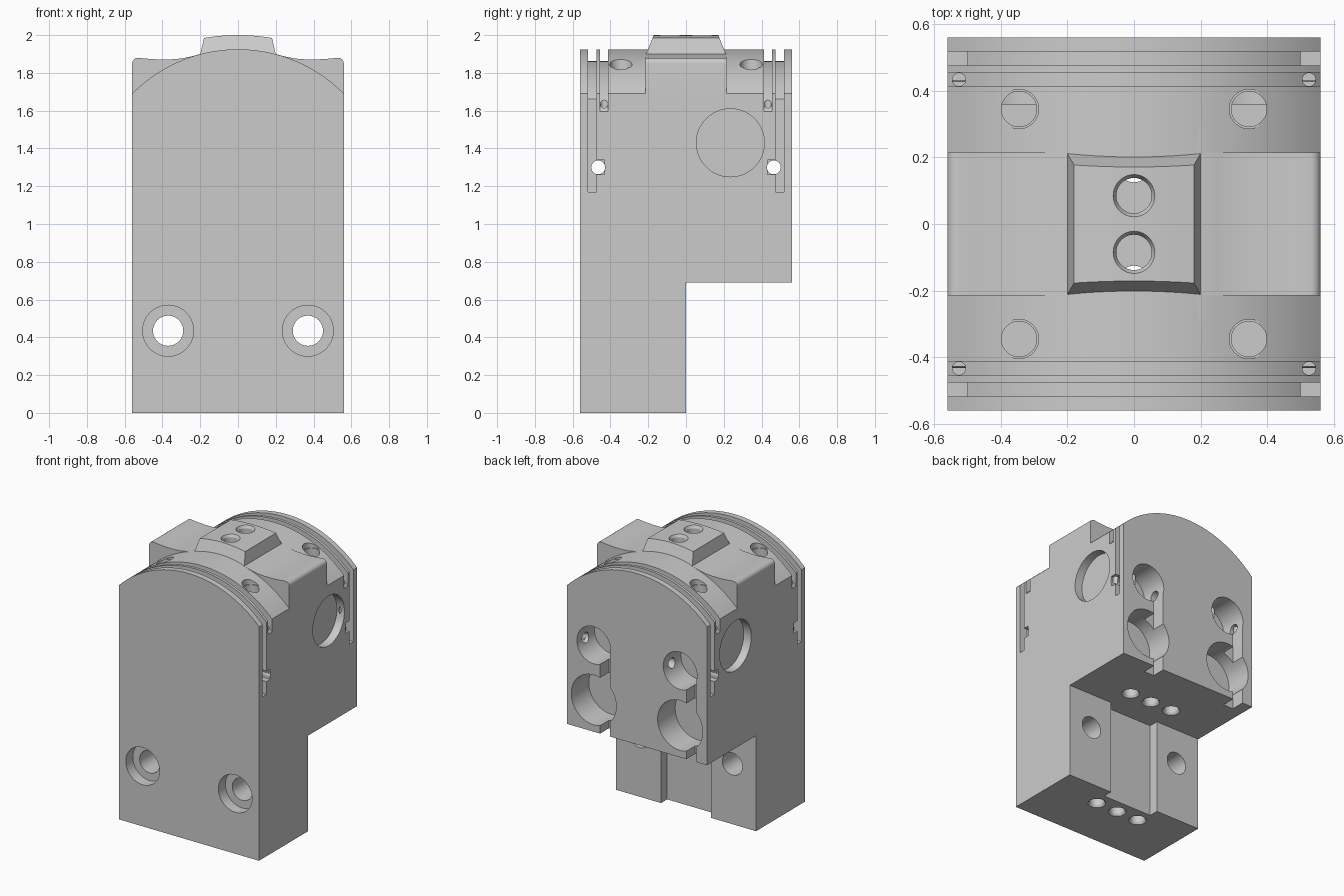
import bpy, bmesh, math
from mathutils import Matrix, Vector

if "Cube" in bpy.data.objects:
    bpy.data.objects.remove(bpy.data.objects["Cube"])

grey = bpy.data.materials.new("machined grey")
grey.diffuse_color = (0.6, 0.6, 0.6, 1)
grey.use_nodes = True
grey.node_tree.nodes["Principled BSDF"].inputs["Base Color"].default_value = grey.diffuse_color


def make(name, bm):
    bmesh.ops.recalc_face_normals(bm, faces=bm.faces[:])
    mesh = bpy.data.meshes.new(name)
    bm.to_mesh(mesh)
    bm.free()
    ob = bpy.data.objects.new(name, mesh)
    bpy.context.collection.objects.link(ob)
    mesh.materials.append(grey)
    return ob


def prism(name, pts, y0, y1):
    """Extrude an x-z profile along y."""
    bm = bmesh.new()
    face = bm.faces.new([bm.verts.new((x, y0, z)) for x, z in pts])
    ext = bmesh.ops.extrude_face_region(bm, geom=[face])
    verts = [v for v in ext["geom"] if isinstance(v, bmesh.types.BMVert)]
    bmesh.ops.translate(bm, verts=verts, vec=(0, y1 - y0, 0))
    return make(name, bm)


def box(x0, x1, y0, y1, z0, z1):
    return prism("box_cutter", [(x0, z0), (x1, z0), (x1, z1), (x0, z1)], y0, y1)


def rod(a, b, r1, r2=None, seg=40):
    """Cylinder or cone from point a to point b."""
    a, b = Vector(a), Vector(b)
    d = b - a
    bm = bmesh.new()
    mat = Matrix.Translation((a + b) / 2) @ d.to_track_quat('Z', 'Y').to_matrix().to_4x4()
    bmesh.ops.create_cone(bm, cap_ends=True, segments=seg, radius1=r1,
                          radius2=r1 if r2 is None else r2, depth=d.length, matrix=mat)
    return make("round_cutter", bm)


def combine(target, tool, op='DIFFERENCE'):
    tool.hide_render = True
    mod = target.modifiers.new("bool", 'BOOLEAN')
    mod.operation, mod.solver, mod.object = op, 'EXACT', tool
    bpy.context.view_layer.objects.active = target
    bpy.ops.object.modifier_apply(modifier=mod.name)
    bpy.data.objects.remove(tool)


def arc(r, half, n=48):
    """Points of the crown arc from +half to -half."""
    a = math.asin(half / r)
    return [(r * math.sin(a - 2 * a * i / n), 1.14 + r * math.cos(a - 2 * a * i / n))
            for i in range(n + 1)]


# domed main body
body = prism("valve_body", [(-.56, 0), (.56, 0)] + arc(.785, .56), -.56, .56)

# raised shoulder block across the middle
corner = [(.53 + .03 * math.cos(t * math.pi / 12), 1.85 + .03 * math.sin(t * math.pi / 12))
          for t in range(7)]
half = [(.56, 1.5)] + corner + [(.48, 1.875), (.42, 1.871), (.36, 1.871), (.30, 1.876),
                                (.25, 1.886), (.2, 1.9)]
combine(body, prism("shoulder", half + [(-x, z) for x, z in reversed(half)], -.215, .215), 'UNION')

# tapered pad on top
top = [(.18 - .03 * i, 2.0 - .015 * ((.18 - .03 * i) / .18) ** 2) for i in range(13)]
pad = prism("pad", [(-.202, 1.89), (.202, 1.89)] + top, -1, 1)
for v in pad.data.vertices:
    v.co.y *= .215 - (v.co.z - 1.89) * .4
combine(body, pad, 'UNION')

# lower step and its central channel
combine(body, box(-.7, .7, 0, .7, -.1, .69))
combine(body, box(-.2, .2, -.07, .1, -.1, .69))

for s in (-1, 1):
    # seal grooves over the dome
    for y0, y1 in ((.412, .455), (.475, .518)):
        a, b = sorted((s * y0, s * y1))
        combine(body, prism("groove", [(-.6, 2.2)] + arc(.722, .6)[::-1] + [(.6, 2.2)], a, b))
    # cross drilling along x
    combine(body, rod((-.7, s * .465, 1.3), (.7, s * .465, 1.3), .037, seg=16))
    # pad ports
    combine(body, rod((0, s * .085, 1.2), (0, s * .085, 2.1), .053))
    combine(body, rod((0, s * .085, 1.98), (0, s * .085, 2.005), .053, .066))
    # three ports in each underside face
    zf = 0 if s < 0 else .69
    for x in (-.177, 0, .177):
        up = 1.5 if x == 0 else zf + .4
        combine(body, rod((x, s * .175, zf - .05), (x, s * .175, up), .05))
        combine(body, rod((x, s * .175, zf - .005), (x, s * .175, zf + .015), .063, .05))
    # counterbored mounting holes
    combine(body, rod((s * .37, -.7, .435), (s * .37, .2, .435), .08))
    combine(body, rod((s * .37, -.7, .435), (s * .37, -.48, .435), .135))
    # shallow round recess on each side
    combine(body, rod((s * .5, .235, 1.43), (s * .7, .235, 1.43), .18, seg=56))
    # rear bores with offset drain slot
    c = s * .345
    combine(body, rod((c, .36, 1.315), (c, .7, 1.315), .135))
    combine(body, rod((c, .36, .92), (c, .7, .92), .18, seg=48))
    combine(body, box(c - .13, c - .05, .46, .7, .6, 1.315))
    for t in (-1, 1):
        # dome ports with spot face
        combine(body, rod((s * .345, t * .345, 1.35), (s * .345, t * .345, 2.1), .053))
        combine(body, rod((s * .345, t * .345, 1.83), (s * .345, t * .345, 2.1), .059))
        # side slots, pockets and groove-end drillings
        x0, x1 = sorted((s * .5, s * .7))
        y0, y1 = sorted((t * .475, t * .518))
        combine(body, box(x0, x1, y0, y1, 1.17, 1.75))
        y0, y1 = sorted((t * .432, t * .5))
        combine(body, box(x0, x1, y0, y1, 1.262, 1.338))
        combine(body, rod((s * .525, t * .433, 1.3), (s * .525, t * .433, 1.8), .02, seg=16))

bpy.ops.object.select_all(action='DESELECT')
body.select_set(True)
bpy.context.view_layer.objects.active = body
bpy.ops.object.shade_smooth_by_angle(angle=math.radians(25))
